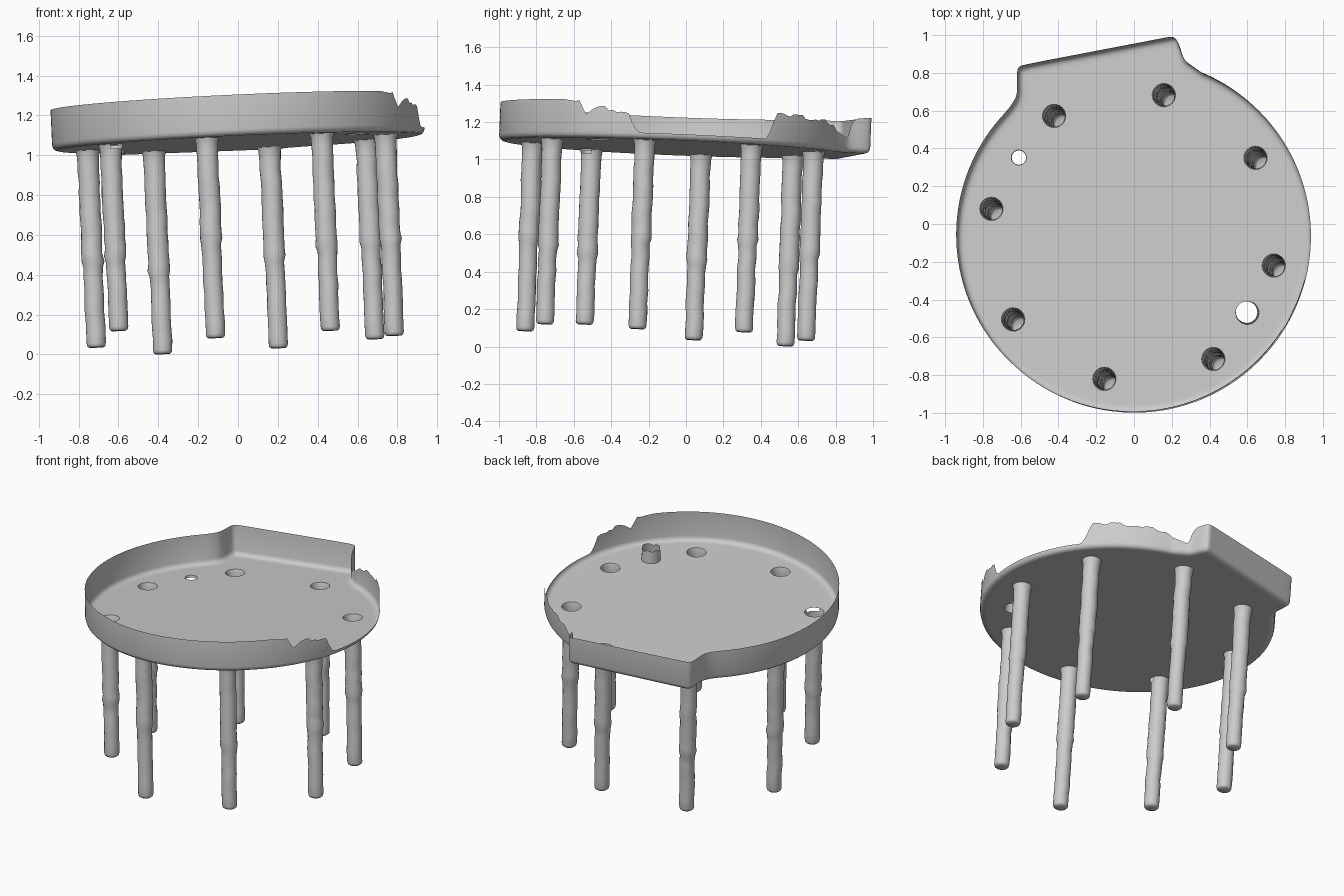
import bpy, bmesh, math, random
from mathutils import Matrix, Vector

if "Cube" in bpy.data.objects:
    bpy.data.objects.remove(bpy.data.objects["Cube"])

random.seed(4)
B, C = 0.045, -0.04                       # tilt of the tray along x and y
N = Vector((-B, -C, 1)).normalized()      # tray normal
TILT = Matrix(((1, 0, N.x, 0), (0, 1, N.y, 0), (B, C, N.z, 1.06), (0, 0, 0, 1)))
R, CX, CY = 0.935, 0.003, -0.065
objects = []


def finish(name, bm, angle=40):
    bmesh.ops.recalc_face_normals(bm, faces=bm.faces)
    me = bpy.data.meshes.new(name)
    bm.to_mesh(me)
    bm.free()
    me.transform(TILT)
    me.shade_smooth()
    me.set_sharp_from_angle(angle=math.radians(angle))
    ob = bpy.data.objects.new(name, me)
    bpy.context.collection.objects.link(ob)
    objects.append(ob)


def bridge(bm, a, b, skip=lambda i: False):
    n = len(a)
    for i in range(n):
        j = (i + 1) % n
        if not skip(i):
            bm.faces.new((a[i], a[j], b[j], b[i]))


def ring(bm, x, y, h, r, n=24, rough=0.0, ragged=0.0):
    out = []
    for i in range(n):
        a = 2 * math.pi * i / n
        rr = r + random.uniform(-rough, rough)
        out.append(bm.verts.new((x + rr * math.cos(a), y + rr * math.sin(a),
                                 h + random.uniform(-ragged, ragged))))
    return out


def lerp(table, t):
    for (a, va), (b, vb) in zip(table, table[1:]):
        if a <= t <= b:
            return va + (vb - va) * (t - a) / (b - a)
    return table[0][1] if t < table[0][0] else table[-1][1]


# broken rim: wall height against angle
RIM = [(-40, 0.205), (-33, 0.19), (-31, 0.12), (-29, 0.13), (-27.5, 0.165), (-22, 0.155),
       (-15, 0.13), (-12, 0.03), (32, 0.03), (34, 0.10), (36, 0.17), (45, 0.165),
       (60, 0.15), (66, 0.14), (68, 0.11)]

# plan outline: round part
outline = []
steps = 210
for i in range(steps + 1):
    d = 67.6 - 290.1 * i / steps
    h = lerp(RIM, d)
    if (-34 < d < -13) or d > 34:
        h += random.uniform(-0.012, 0.012)
    a = math.radians(d)
    outline.append((CX + R * math.cos(a), CY + R * math.sin(a), h))

# plan outline: the angular bulge at the back
bulge = [outline[-1], (-0.64, 0.62, .205), (-0.607, 0.68, .205), (-0.612, 0.78, .205),
         (-0.605, 0.825, .205), (-0.56, 0.838, .205), (-0.2, 0.907, .2), (0.17, 0.978, .195),
         (0.215, 0.987, .19), (0.237, 0.96, .19), (0.26, 0.885, .18), (0.275, 0.86, .07),
         (0.31, 0.835, .09), outline[0]]
for _ in range(2):
    new = [bulge[0]]
    for p, q in zip(bulge, bulge[1:]):
        for t in (0.25, 0.75):
            new.append(tuple(u + (v - u) * t for u, v in zip(p, q)))
    bulge = new + [bulge[-1]]
outline += bulge[1:-1]

# holes in the floor: x, y, radius; the first eight carry legs
LEGS = [(-0.157, -0.82, 1.005), (0.42, -0.715, 0.99), (-0.64, -0.505, 0.935),
        (0.74, -0.22, 1.01), (-0.755, 0.08, 0.99), (0.643, 0.35, 1.0),
        (-0.423, 0.572, 1.018), (0.158, 0.682, 1.01)]
HOLE = 0.062
holes = [(x, y, HOLE) for x, y, _ in LEGS]
holes += [(0.6, -0.47, 0.062), (-0.61, 0.352, 0.04)]

# tray: floor sheet, rounded bottom edge and thin wall
bm = bmesh.new()
n = len(outline)
inward = []
for i in range(n):
    p, q = outline[i - 1], outline[(i + 1) % n]
    t = Vector((q[0] - p[0], q[1] - p[1])).normalized()
    inward.append((t.y, -t.x))
rows = []
for off, h in [(0.05, 0), (0.03, 0), (0.015, 0.004), (0.004, 0.015), (0, 0.03), (0, None)]:
    rows.append([bm.verts.new((p[0] + off * m[0], p[1] + off * m[1],
                               max(p[2], 0.032) if h is None else h))
                 for p, m in zip(outline, inward)])
loops = [rows[0]] + [ring(bm, x, y, 0, r) for x, y, r in holes]
edges = [bm.edges.new((l[i], l[(i + 1) % len(l)])) for l in loops for i in range(len(l))]
bmesh.ops.triangle_fill(bm, use_beauty=True, use_dissolve=False, edges=edges, normal=(0, 0, 1))
for a, b in zip(rows, rows[1:]):
    bridge(bm, a, b)
finish("tray", bm)

# hollow legs, open at the top, thinner in the lower half
for k, (x, y, length) in enumerate(LEGS):
    bm = bmesh.new()
    step = random.uniform(0.5, 0.62) * length
    prof = [(0, HOLE), (0.02, 0.056), (0.06, 0.054)]
    prof += [(0.06 + (step - 0.1) * i / 9, 0.053) for i in range(1, 10)]
    prof += [(step, 0.056), (step + 0.03, 0.049)]
    prof += [(step + 0.03 + (length - step - 0.05) * i / 7, 0.048) for i in range(1, 8)]
    prof += [(length - 0.007, 0.045), (length, 0.037)]
    prev = None
    for d, r in prof:
        mid = 0.06 < d < length - 0.03
        wob = 0.0025 if mid else 0
        cur = ring(bm, x + random.uniform(-wob, wob), y + random.uniform(-wob, wob), -d, r,
                   rough=0.0012 if mid else 0)
        if prev:
            # one leg is torn open just under the floor
            torn = k == 2 and d < 0.05
            bridge(bm, prev, cur, (lambda i: 18 <= i <= 23) if torn else (lambda i: False))
        prev = cur
    bm.faces.new(prev)
    finish("leg_%d" % (k + 1), bm, 60)

# raised ragged collar round the large open hole
bm = bmesh.new()
x, y, r = holes[8]
bridge(bm, ring(bm, x, y, 0, r), ring(bm, x, y, 0.08, r - 0.005, ragged=0.012))
finish("hole_collar", bm, 60)

# short lip under the small open hole
bm = bmesh.new()
x, y, r = holes[9]
bridge(bm, ring(bm, x, y, 0, r), ring(bm, x, y, -0.015, r - 0.002))
finish("hole_lip", bm, 60)

# stand the model on z = 0
low = min(v.co.z for o in objects for v in o.data.vertices)
for o in objects:
    o.data.transform(Matrix.Translation((0, 0, -low)))
